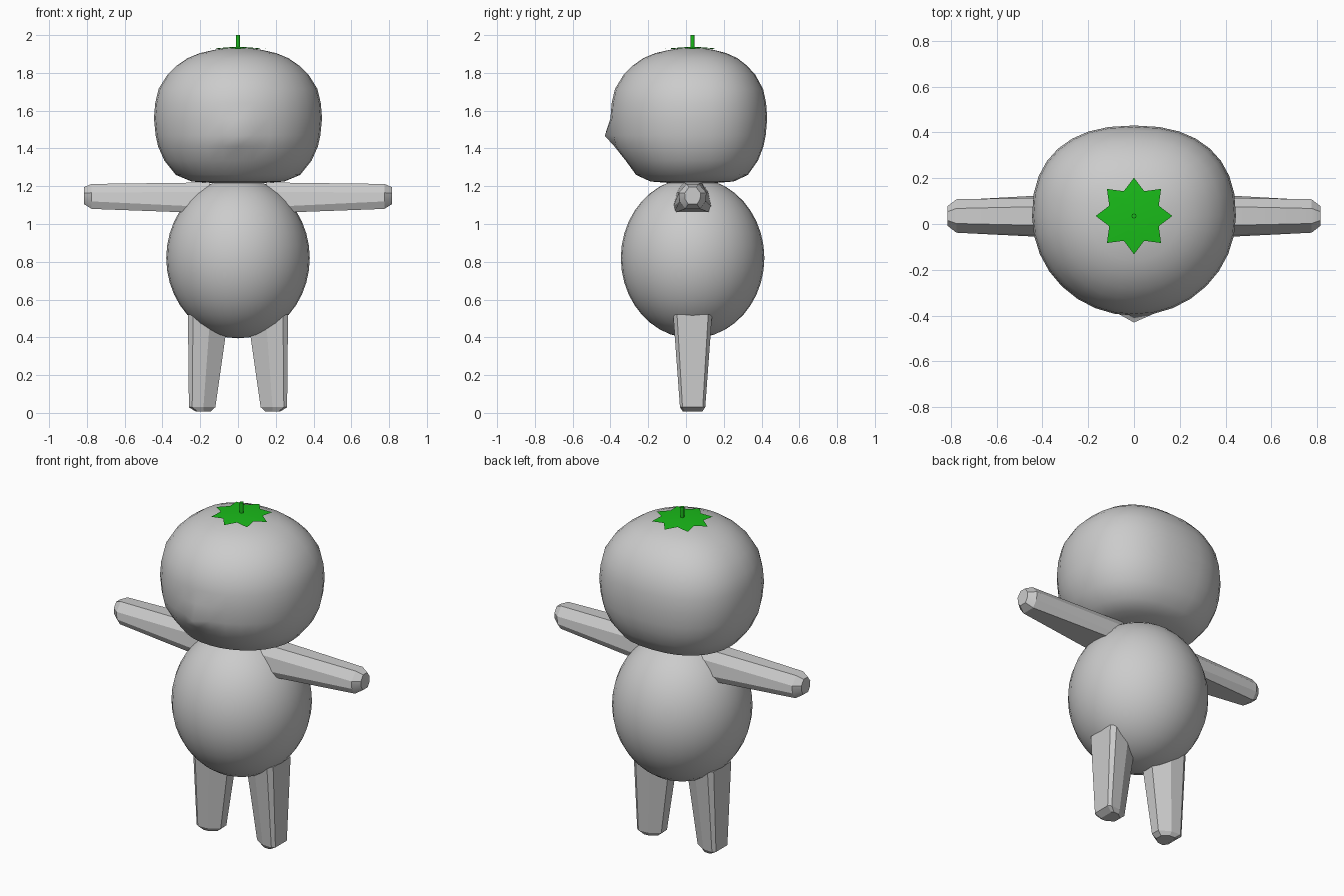
import bpy, bmesh, math

if "Cube" in bpy.data.objects:
    bpy.data.objects.remove(bpy.data.objects["Cube"])

CY = 0.035  # depth of the body axis


def material(name, rgb):
    m = bpy.data.materials.new(name)
    m.diffuse_color = (*rgb, 1)
    m.use_nodes = True
    m.node_tree.nodes["Principled BSDF"].inputs["Base Color"].default_value = m.diffuse_color
    return m


GREY = material("light grey", (0.6, 0.6, 0.6))
GREEN = material("leaf green", (0.01, 0.5, 0.01))


def finish(name, bm, mat, angle):
    bmesh.ops.recalc_face_normals(bm, faces=bm.faces)
    me = bpy.data.meshes.new(name)
    bm.to_mesh(me)
    bm.free()
    me.materials.append(mat)
    ob = bpy.data.objects.new(name, me)
    bpy.context.collection.objects.link(ob)
    bpy.ops.object.select_all(action='DESELECT')
    ob.select_set(True)
    bpy.context.view_layer.objects.active = ob
    bpy.ops.object.shade_smooth_by_angle(angle=math.radians(angle))
    return ob


def loft(name, rings, mat, angle):
    """Skin a list of equal-sized rings of points and cap both ends."""
    bm = bmesh.new()
    loops = [[bm.verts.new(p) for p in ring] for ring in rings]
    n = len(loops[0])
    for a, b in zip(loops, loops[1:]):
        for i in range(n):
            j = (i + 1) % n
            bm.faces.new((a[i], a[j], b[j], b[i]))
    bm.faces.new(loops[0])
    bm.faces.new(loops[-1])
    return finish(name, bm, mat, angle)


# Head: squashed ball, fuller at the back, with a small pulled-out nose
SEG = 32
profile = [(0.10, 1.216), (0.30, 1.217), (0.55, 1.225), (0.74, 1.26), (0.875, 1.335),
           (0.95, 1.41), (0.98, 1.47), (1.0, 1.56), (0.985, 1.64), (0.945, 1.715),
           (0.84, 1.79), (0.73, 1.838), (0.60, 1.878), (0.45, 1.905), (0.28, 1.922),
           (0.12, 1.932), (0.03, 1.934)]
rings = []
for r, z in profile:
    ring = []
    for i in range(SEG):
        a = 2 * math.pi * i / SEG
        c, s = math.cos(a), math.sin(a)
        p = 2 / 2.35 if s > 0 else 1
        x = 0.445 * r * math.copysign(abs(c) ** p, c)
        if s > 0:
            y = CY + 0.395 * r * s ** p
        else:
            # the face slopes in below the nose
            chin = 0.93 if z < 1.4 else 1
            y = CY + 0.435 * r * s * (1 - (1 - chin) * -s)
        ring.append((x, y, z))
    if z == 1.47:
        ring[SEG * 3 // 4] = (0, -0.43, 1.467)
    rings.append(ring)
loft("head", rings, GREY, 80)

# Body: egg-shaped ball
bm = bmesh.new()
bmesh.ops.create_uvsphere(bm, u_segments=32, v_segments=20, radius=1)
for v in bm.verts:
    v.co = (v.co.x * 0.38, CY + v.co.y * 0.38, 0.82 + v.co.z * 0.425)
finish("body", bm, GREY, 60)

# Limb cross-sections
leg_shape = [(1, -.8), (1, .8), (.75, 1), (-.1, .95), (-1, .4), (-1, -.4), (-.1, -.95), (.75, -1)]
root_shape = [(.45, 1), (.8, .4), (1, -.6), (.95, -1), (-.95, -1), (-1, -.6), (-.8, .4), (-.45, 1)]
hand_shape = [(.45, 1), (1, .3), (.95, -.4), (.55, -1), (-.55, -1), (-.95, -.4), (-1, .3), (-.45, 1)]

for side, label in ((1, "right"), (-1, "left")):
    # Legs: tapered posts; rows are height, inner x, outer x, half depth
    rows = [(0.52, 0.05, 0.265, 0.103), (0.03, 0.12, 0.26, 0.067), (0.008, 0.145, 0.225, 0.052)]
    loft(label + "_leg",
         [[(side * ((a + b) / 2 + u * (b - a) / 2), CY + v * d, z) for u, v in leg_shape]
          for z, a, b, d in rows], GREY, 25)

    # Arms: held straight out; rows are x, half depth, low z, high z, shape
    rows = [(0.15, 0.104, 1.057, 1.22, root_shape), (0.775, 0.073, 1.08, 1.212, hand_shape),
            (0.815, 0.042, 1.105, 1.195, hand_shape)]
    loft(label + "_arm",
         [[(side * x, CY + u * d, (lo + hi) / 2 + v * (hi - lo) / 2) for u, v in shape]
          for x, d, lo, hi, shape in rows], GREY, 25)

# Leaf crown: eight-pointed star lying on the head
bm = bmesh.new()
hub = bm.verts.new((0, CY, 1.939))
star = []
for i in range(16):
    a = math.pi * i / 8
    r, z = ((0.167, 1.926), (0.117, 1.931))[i % 2]
    star.append(bm.verts.new((r * math.cos(a), CY + r * math.sin(a), z)))
for i in range(16):
    bm.faces.new((hub, star[i], star[(i + 1) % 16]))
finish("leaf_crown", bm, GREEN, 30)

# Stem
loft("stem", [[(0.011 * math.cos(math.pi * i / 4), CY + 0.011 * math.sin(math.pi * i / 4), z)
               for i in range(8)] for z in (1.93, 2.0)], GREEN, 50)
